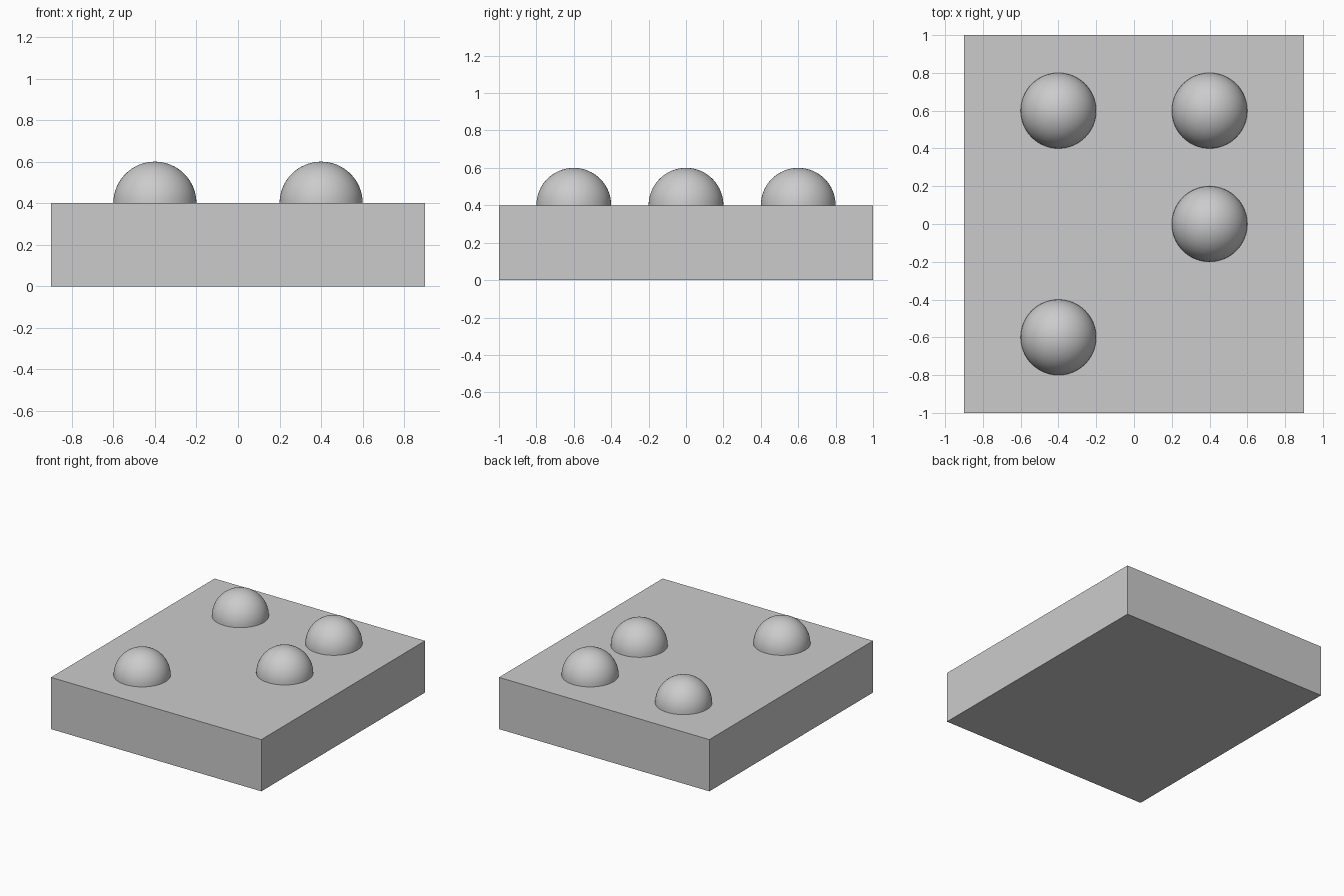
import bpy
import bmesh
from mathutils import Matrix

cube = bpy.data.objects.get("Cube")
if cube:
    bpy.data.objects.remove(cube, do_unlink=True)

WIDTH, DEPTH, HEIGHT = 1.8, 2.0, 0.4
RADIUS = 0.2

grey = bpy.data.materials.new("light grey")
grey.use_nodes = True
colour = (0.6, 0.6, 0.6, 1)
grey.diffuse_color = colour
grey.node_tree.nodes["Principled BSDF"].inputs["Base Color"].default_value = colour


def add_object(name, bm, location):
    mesh = bpy.data.meshes.new(name)
    bm.to_mesh(mesh)
    bm.free()
    mesh.materials.append(grey)
    obj = bpy.data.objects.new(name, mesh)
    obj.location = location
    bpy.context.collection.objects.link(obj)
    return obj


# Flat rectangular slab
bm = bmesh.new()
bmesh.ops.create_cube(bm, size=1, matrix=Matrix.Diagonal((WIDTH, DEPTH, HEIGHT, 1)))
add_object("slab", bm, (0, 0, HEIGHT / 2))


# Smooth half-sphere resting on the slab
def add_dome(name, x, y):
    bm = bmesh.new()
    bmesh.ops.create_uvsphere(bm, u_segments=64, v_segments=32, radius=RADIUS)
    bmesh.ops.bisect_plane(bm, geom=bm.verts[:] + bm.edges[:] + bm.faces[:],
                           dist=1e-5, plane_co=(0, 0, 0), plane_no=(0, 0, 1),
                           clear_inner=True)
    for face in bm.faces:
        face.smooth = True
    add_object(name, bm, (x, y, HEIGHT))


add_dome("back_right_dome", -0.4, 0.6)
add_dome("back_left_dome", 0.4, 0.6)
add_dome("middle_left_dome", 0.4, 0)
add_dome("front_right_dome", -0.4, -0.6)
